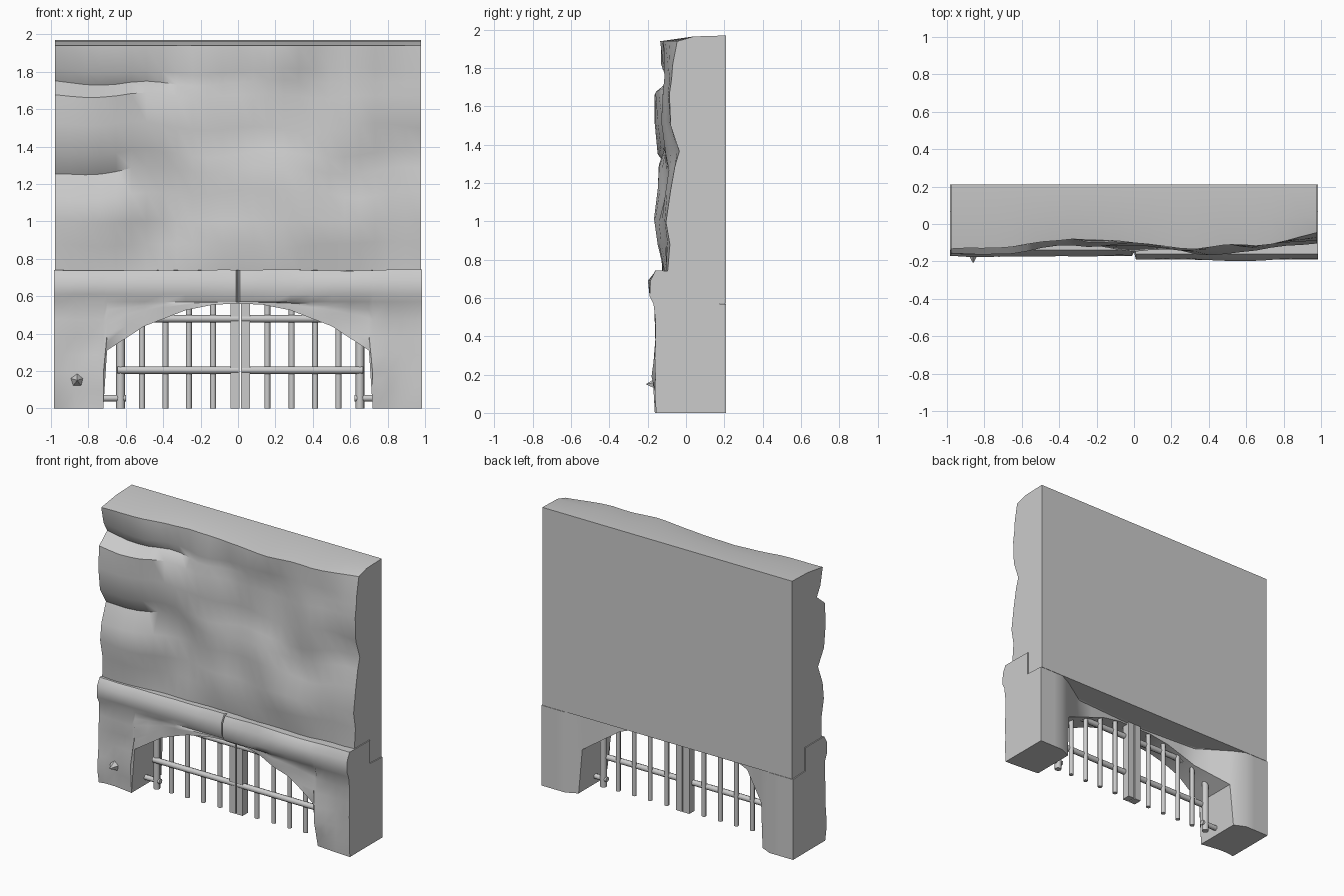
import bpy, bmesh
from mathutils import Vector, noise

cube = bpy.data.objects.get("Cube")
if cube:
    bpy.data.objects.remove(cube, do_unlink=True)

grey = bpy.data.materials.new("stone grey")
grey.use_nodes = True
GREY = (0.6, 0.6, 0.6, 1)
grey.diffuse_color = GREY
grey.node_tree.nodes["Principled BSDF"].inputs["Base Color"].default_value = GREY


def finish(bm, name, angle=0.8):
    bmesh.ops.recalc_face_normals(bm, faces=bm.faces)
    mesh = bpy.data.meshes.new(name)
    bm.to_mesh(mesh)
    bm.free()
    mesh.materials.append(grey)
    obj = bpy.data.objects.new(name, mesh)
    bpy.context.collection.objects.link(obj)
    bpy.ops.object.select_all(action="DESELECT")
    obj.select_set(True)
    bpy.context.view_layer.objects.active = obj
    bpy.ops.object.shade_smooth_by_angle(angle=angle)
    return obj


def loft(name, sections):
    """Skin a row of closed sections and cap both ends."""
    bm = bmesh.new()
    rings = [[bm.verts.new(p) for p in s] for s in sections]
    n = len(rings[0])
    for a, b in zip(rings, rings[1:]):
        for i in range(n):
            j = (i + 1) % n
            bm.faces.new((a[i], a[j], b[j], b[i]))
    bm.faces.new(rings[0])
    bm.faces.new(rings[-1])
    return finish(bm, name)


def lerp_table(t, table):
    """Piecewise linear lookup in (key, value) pairs."""
    for (a, u), (b, v) in zip(table, table[1:]):
        if t <= b:
            return u + (v - u) * max(0, t - a) / (b - a)
    return table[-1][1]


def rough(x, z, scale, size):
    return size * noise.noise(Vector((x, z, 0.37)) * scale)


# Cliff wall: forward depth in hundredths, per height, from right to left
COLUMNS = (-0.98, -0.65, -0.32, 0, 0.32, 0.65, 0.98)
DEPTH = {
    1.94: (13, 12, 7, 11, 13, 12, 6),
    1.82: (11, 12, 8, 11, 13, 12, 7),
    1.75: (8, 8, 7, 9, 11, 12, 7),
    1.67: (17, 16, 11, 10, 11, 12, 8),
    1.5: (16, 15, 10, 9, 10, 12, 7),
    1.36: (16, 14, 13, 11, 10, 11, 3),
    1.27: (9, 7, 11, 14, 12, 10, 6),
    1.15: (14, 13, 9, 12, 13, 12, 8),
    1.0: (15, 14, 9, 11, 15, 15, 9),
    0.86: (10, 10, 9, 15, 14, 13, 8),
    0.73: (11, 11, 11, 11, 12, 12, 10),
}

sections = []
STEPS = 24
for i in range(STEPS + 1):
    x = 0.978 * (2 * i / STEPS - 1)
    ring = [(x, 0.21, 0.57), (x, 0.21, 1.97), (x, 0.04, 1.965)]
    for z, row in DEPTH.items():
        d = lerp_table(x, [(c, v / 100) for c, v in zip(COLUMNS, row)])
        d += rough(x, z, 4, 0.03)
        shift = rough(x, z + 5, 3, 0.05) if 0.8 < z < 1.9 else 0
        ring.append((x, -d, z + shift))
    ring.append((x, -0.09, 0.57))
    sections.append(ring)
loft("cliff_wall", sections)

# Rock surround: pillars, arch and ledge in one skin
ARCH = [(0, 0.56), (0.13, 0.555), (0.28, 0.525), (0.5, 0.44), (0.7, 0.31), (0.72, 0)]
BACK = [(0, 0.0), (0.5, 0.03), (0.7, 0.16), (0.78, 0.21)]
half = [0.01, 0.07, 0.13, 0.2, 0.28, 0.39, 0.5, 0.6, 0.7, 0.72, 0.8, 0.87, 0.94, 0.985]
sections = []
for x in [-h for h in reversed(half)] + [0] + half:
    low = lerp_table(abs(x), ARCH)
    back = lerp_table(abs(x), BACK)
    lip = 0.19 if x > 0 else 0.17
    if x == 0:
        lip = 0.15
    ring = []
    for k in range(6):
        z = low + (0.57 - low) * k / 6
        y = -0.15 + rough(x, z, 5, 0.03)
        if low == 0 and k in (1, 2):
            y -= 0.015
        ring.append((x, y, z))
    wave = rough(x, 0, 4, 0.015)
    ring += [(x, -lip + 0.02, 0.57), (x, -lip, 0.61), (x, -lip + wave, 0.69),
             (x, -lip + 0.03, 0.74 + wave / 2), (x, 0.07, 0.74), (x, 0.07, 0.575),
             (x, back, 0.568), (x, back, low)]
    sections.append(ring)
loft("arch_surround", sections)

# Small pointed stone on the right pillar
bm = bmesh.new()
bmesh.ops.create_cone(bm, segments=5, radius1=0.035, radius2=0, depth=0.06, cap_ends=True)
for v in bm.verts:
    v.co = Vector((v.co.x - 0.86, -v.co.z - 0.18, v.co.y + 0.15))
finish(bm, "pillar_spur", 0.3)

# Gate
GATE_Y = -0.01


def bar(name, start, end, radius, sides=8):
    a, b = Vector(start), Vector(end)
    bm = bmesh.new()
    bmesh.ops.create_cone(bm, segments=sides, radius1=radius, radius2=radius,
                          depth=(b - a).length, cap_ends=True)
    turn = (b - a).to_track_quat("Z", "Y")
    for v in bm.verts:
        v.co = turn @ v.co + (a + b) / 2
    finish(bm, name)


def block(name, center, size):
    bm = bmesh.new()
    bmesh.ops.create_cube(bm, size=1)
    for v in bm.verts:
        v.co = Vector(c + s * p for c, s, p in zip(center, size, v.co))
    finish(bm, name, 0.3)


for side, label in ((-1, "right"), (1, "left")):
    mid = 0.012

    def at(offset):
        return mid + side * offset

    block(label + "_centre_post", (at(0.028), GATE_Y, 0.285), (0.048, 0.06, 0.57))
    for n, offset in enumerate((0.145, 0.275, 0.4, 0.525)):
        top = lerp_table(offset, ARCH) + 0.03
        bar(f"{label}_gate_bar_{n + 1}", (at(offset), GATE_Y, 0), (at(offset), GATE_Y, top), 0.016)
    bar(label + "_hinge_post", (at(0.64), GATE_Y, 0), (at(0.64), GATE_Y, 0.46), 0.023)
    for level, z, reach in (("lower", 0.205, 0.655), ("upper", 0.48, 0.54)):
        bar(f"{label}_{level}_rail", (at(0.01), GATE_Y - 0.015, z),
            (at(reach), GATE_Y - 0.015, z), 0.02)
    bar(label + "_hinge", (at(0.61), GATE_Y, 0.055), (at(0.78), GATE_Y, 0.055), 0.018)
